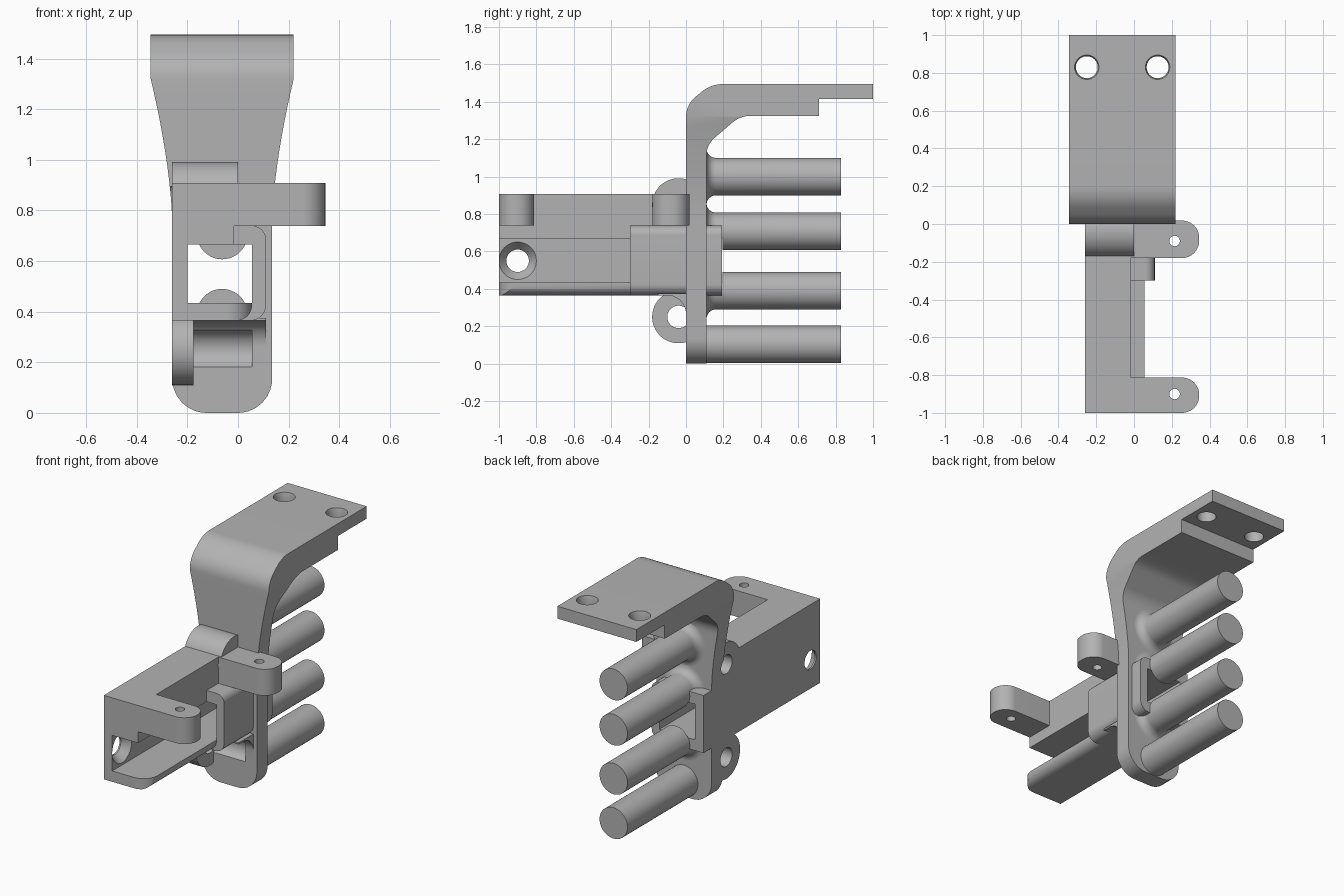
import bpy, bmesh, math
from mathutils import Vector

if "Cube" in bpy.data.objects:
    bpy.data.objects.remove(bpy.data.objects["Cube"])

GREY = (0.45, 0.45, 0.45, 1)
mat = bpy.data.materials.new("plain grey")
mat.use_nodes = True
mat.diffuse_color = GREY
mat.node_tree.nodes["Principled BSDF"].inputs["Base Color"].default_value = GREY

PLACE = {"X": lambda u, v, w: (w, u, v),
         "Y": lambda u, v, w: (u, w, v),
         "Z": lambda u, v, w: (u, v, w)}


def skin(name, rings):
    """Closed solid through a list of equal rings."""
    bm = bmesh.new()
    loops = [[bm.verts.new(p) for p in ring] for ring in rings]
    n = len(loops[0])
    for a, b in zip(loops, loops[1:]):
        for i in range(n):
            j = (i + 1) % n
            bm.faces.new((a[i], a[j], b[j], b[i]))
    bm.faces.new(loops[0])
    bm.faces.new(loops[-1])
    bmesh.ops.recalc_face_normals(bm, faces=bm.faces)
    mesh = bpy.data.meshes.new(name)
    bm.to_mesh(mesh)
    bm.free()
    mesh.materials.append(mat)
    ob = bpy.data.objects.new(name, mesh)
    bpy.context.collection.objects.link(ob)
    return ob


def rounded(points, steps=8):
    """Polygon whose corners (u, v, radius) are replaced by arcs."""
    out = []
    for i, p in enumerate(points):
        c = Vector(p[:2])
        if len(p) == 2:
            out.append(c)
            continue
        a = (Vector(points[i - 1][:2]) - c).normalized()
        b = (Vector(points[(i + 1) % len(points)][:2]) - c).normalized()
        half = a.angle(b) / 2
        mid = c + (a + b).normalized() * p[2] / math.sin(half)
        t = p[2] / math.tan(half)
        s, e = c + a * t - mid, c + b * t - mid
        for k in range(steps + 1):
            f = k / steps
            out.append(mid + s.lerp(e, f).normalized() * p[2] if f not in (0, 1)
                       else mid + (s if f == 0 else e))
    return out


def prism(name, points, axis, lo, hi):
    pts = rounded(points)
    return skin(name, [[PLACE[axis](u, v, w) for u, v in pts] for w in (lo, hi)])


def box(name, x, y, z):
    return prism(name, [(x[0], y[0]), (x[1], y[0]), (x[1], y[1]), (x[0], y[1])], "Z", *z)


def lathe(name, profile, axis, centre, n=48):
    """Round solid from (radius, position along axis) pairs."""
    turn = [2 * math.pi * i / n for i in range(n)]
    return skin(name, [[PLACE[axis](centre[0] + r * math.cos(t), centre[1] + r * math.sin(t), w)
                        for t in turn] for r, w in profile])


def carve(ob, tools, operation="DIFFERENCE"):
    for tool in tools:
        m = ob.modifiers.new("carve", "BOOLEAN")
        m.object, m.operation, m.solver = tool, operation, "EXACT"
    bpy.context.view_layer.update()
    ev = ob.evaluated_get(bpy.context.evaluated_depsgraph_get())
    mesh = bpy.data.meshes.new_from_object(ev)
    ob.modifiers.clear()
    ob.data = mesh


LUG_Y, LUG_LOW, LUG_HIGH = -0.04, 0.25, 0.85
PEG_X = -0.0625

# Cutters
opening = box("opening_cutter", (-0.2, 0.055), (-0.4, 0.195), (0.435, 0.665))
low_hole = lathe("low_hole_cutter", [(0.06, -0.3), (0.06, -0.15)], "X", (LUG_Y, LUG_LOW))
high_hole = lathe("high_hole_cutter", [(0.06, -0.3), (0.06, -0.03)], "X", (LUG_Y, LUG_HIGH))
clearance = lathe("clearance_cutter", [(0.08, -0.175), (0.08, 0.055)], "X", (LUG_Y, LUG_LOW))
wall_hole = lathe("wall_hole_cutter", [(0.06, -0.3), (0.06, -0.25), (0.1, -0.2), (0.1, -0.19)],
                  "X", (-0.9, 0.55))
arm_holes = [lathe("arm_hole_cutter", [(0.028, 0.7), (0.028, 1)], "Z", (0.215, y), 24)
             for y in (-0.9, -0.09)]
top_holes = [lathe("top_hole_cutter", [(0.058, 1.3), (0.058, 1.47), (0.066, 1.5), (0.066, 1.6)],
                   "Z", (x, 0.83)) for x in (-0.25, 0.125)]

# Bracket: side profile trimmed by the flared front outline
bracket = prism("bracket", [
    (0, 0), (0, 1.385, 0.14), (0.135, 1.495, 0.18), (1, 1.495), (1, 1.415), (0.71, 1.415),
    (0.71, 1.325), (0.29, 1.325, 0.15), (0.11, 1.17, 0.12), (0.11, 0)], "X", -0.5, 0.5)
flare = [(0.1975 + 0.085 * (k / 10) ** 1.6, 0.75 + 0.057 * k) for k in range(11)] + [(0.2825, 1.6)]
outline = prism("outline_cutter",
                [(PEG_X - 0.1975, 0, 0.135), (PEG_X + 0.1975, 0, 0.135)]
                + [(PEG_X + w, z) for w, z in flare]
                + [(PEG_X - w, z) for w, z in reversed(flare)], "Y", -0.1, 1.1)
carve(bracket, [outline], "INTERSECT")
carve(bracket, [opening, low_hole, high_hole, clearance] + top_holes)

# Pegs with flared roots
flared = [(0.15 - 0.05 * math.sin(a), 0.16 - 0.05 * math.cos(a))
          for a in [math.pi / 2 * k / 8 for k in range(9)]]
for label, z in zip(("lowest", "lower", "upper", "top"), (0.103, 0.39, 0.707, 1.0)):
    root = [(0.1, 0.1)] if label == "lowest" else [(0.15, 0.1)] + flared
    peg = lathe(label + "_peg", root + [(0.1, 0.83)], "Y", (PEG_X, z))
    if label in ("lower", "upper"):
        carve(peg, [opening])

# Rear sleeve through the bracket
sleeve = prism("sleeve", [(-0.26, 0.365), (0.11, 0.365, 0.06), (0.11, 0.738, 0.05),
                          (-0.26, 0.738)], "Y", -0.3, 0.193)
carve(sleeve, [opening])

# Open channel: side wall with top slab, and floor with a rounded corner
wall = prism("channel_wall", [(-0.26, 0.365), (-0.2, 0.365), (-0.2, 0.665), (-0.015, 0.665),
                              (-0.015, 0.908), (-0.26, 0.908)], "Y", -1, 0.01)
carve(wall, [wall_hole, high_hole])
floor = prism("channel_floor", [(-0.26, 0.365), (0.055, 0.365, 0.06), (0.055, 0.435),
                                (-0.26, 0.435)], "Y", -1, 0.01)
plan = prism("plan_cutter", [(-0.5, -1), (0.055, -1, 0.1), (0.055, 0.01), (-0.5, 0.01)],
             "Z", 0.2, 0.6)
carve(floor, [plan], "INTERSECT")

# Side arms
for label, lo, hi in (("front", -1, -0.813), ("rear", -0.18, 0.018)):
    arm = prism(label + "_arm", [(-0.02, lo), (0.345, lo, 0.09), (0.345, hi, 0.09), (-0.02, hi)],
                "Z", 0.738, 0.908)
    carve(arm, arm_holes)

# Concave web under the channel, and the hinge lugs
web = prism("web", [(-0.15, 0.375), (-0.15, 0.365), (0, 0.365, 0.1), (0, 0.2), (0.05, 0.2),
                    (0.05, 0.375)], "X", -0.26, 0.11)
carve(web, [clearance, low_hole, opening])
for label, z, end, tool in (("lower", LUG_LOW, -0.175, low_hole), ("upper", LUG_HIGH, 0, high_hole)):
    lug = lathe(label + "_lug", [(0.141, -0.26), (0.141, end)], "X", (LUG_Y, z), 64)
    carve(lug, [tool])

# Remove helpers and shade
for ob in list(bpy.data.objects):
    if ob.name.split(".")[0].endswith("_cutter"):
        bpy.data.objects.remove(ob)
    elif ob.type == "MESH" and ob.data.materials and ob.data.materials[0] == mat:
        ob.data.shade_smooth()
        ob.data.set_sharp_from_angle(angle=math.radians(30))
